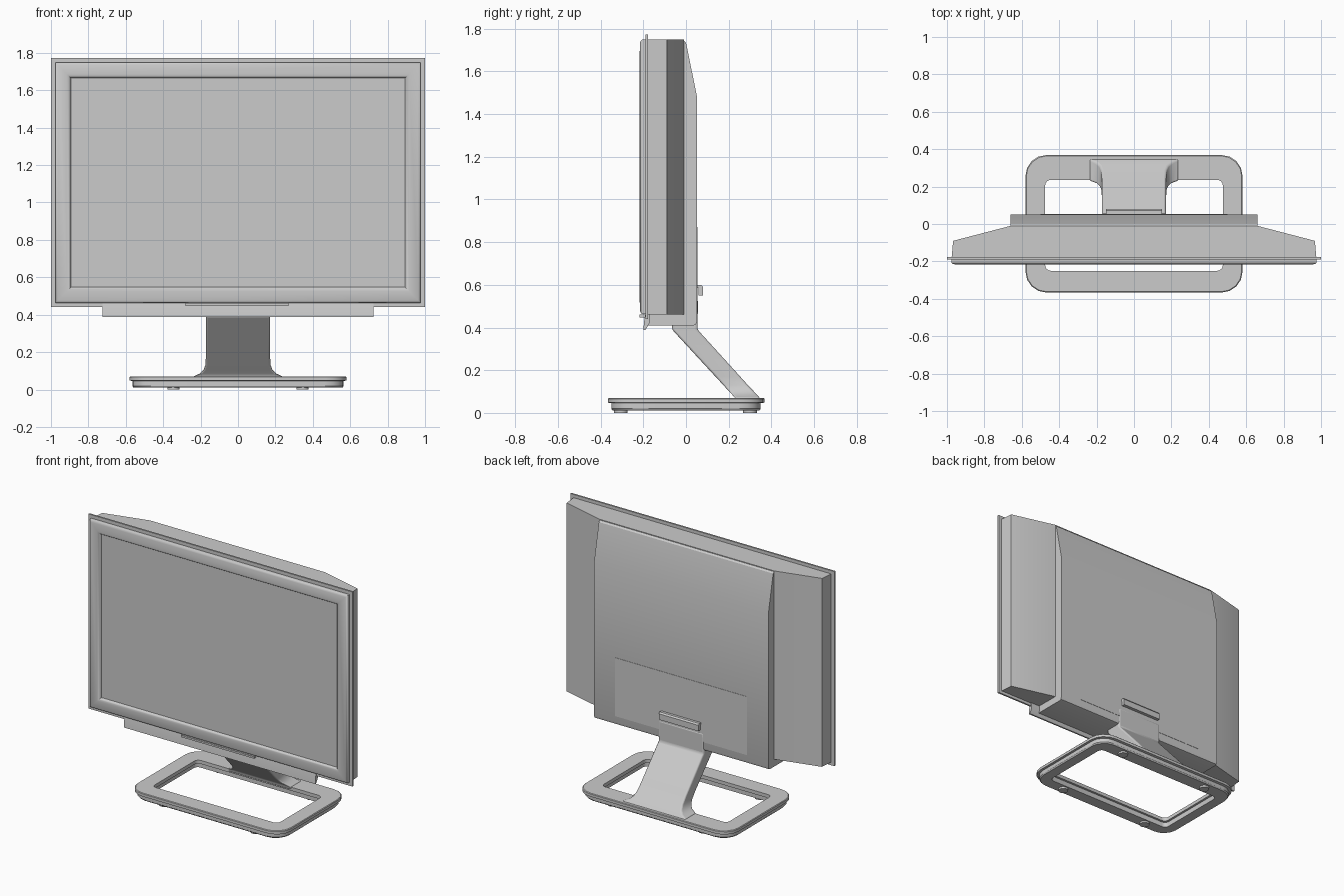
import bpy, bmesh, math

if "Cube" in bpy.data.objects:
    bpy.data.objects.remove(bpy.data.objects["Cube"])


def loft(name, rings, caps=True, wrap=False, bevel=0, angle=30):
    """Skin a list of equal-length vertex rings into one object."""
    bm = bmesh.new()
    vs = [[bm.verts.new(p) for p in r] for r in rings]
    n = len(vs[0])
    pairs = list(zip(vs, vs[1:])) + ([(vs[-1], vs[0])] if wrap else [])
    for a, b in pairs:
        for i in range(n):
            j = (i + 1) % n
            bm.faces.new((a[i], a[j], b[j], b[i]))
    if caps and not wrap:
        bm.faces.new(vs[0])
        bm.faces.new(vs[-1])
    bmesh.ops.recalc_face_normals(bm, faces=bm.faces)
    me = bpy.data.meshes.new(name)
    bm.to_mesh(me)
    bm.free()
    ob = bpy.data.objects.new(name, me)
    bpy.context.collection.objects.link(ob)
    finish(ob, bevel, angle)
    return ob


def finish(ob, bevel=0, angle=30):
    bpy.ops.object.select_all(action='DESELECT')
    bpy.context.view_layer.objects.active = ob
    ob.select_set(True)
    if bevel:
        m = ob.modifiers.new("bevel", 'BEVEL')
        m.width = bevel
        m.segments = 3
        m.limit_method = 'ANGLE'
    bpy.ops.object.shade_smooth_by_angle(angle=math.radians(angle))


def prism_x(name, profile, hx, bevel=0):
    """Extrude a (y, z) profile across x."""
    return loft(name, [[(x, y, z) for y, z in profile] for x in (-hx, hx)], bevel=bevel)


def box(name, x0, x1, y0, y1, z0, z1, bevel=0):
    ring = [(x0, y0), (x1, y0), (x1, y1), (x0, y1)]
    return loft(name, [[(x, y, z) for x, y in ring] for z in (z0, z1)], bevel=bevel)


def round_rect(hx, y0, y1, r, z, seg=4):
    pts = []
    corners = [(hx - r, y1 - r), (r - hx, y1 - r), (r - hx, y0 + r), (hx - r, y0 + r)]
    for k, (cx, cy) in enumerate(corners):
        for i in range(seg + 1):
            a = math.pi / 2 * (k + i / seg)
            pts.append((cx + r * math.cos(a), cy + r * math.sin(a), z))
    return pts


# Bezel: nested rectangles stepping in from the outer flange to the screen
def frame(inset, y):
    hx, z0, z1 = 1 - inset, 0.44 + inset, 1.772 - inset
    return [(-hx, y, z0), (hx, y, z0), (hx, y, z1), (-hx, y, z1)]


steps = [(0, -0.177), (0, -0.189), (0.023, -0.189), (0.023, -0.204), (0.027, -0.211),
         (0.036, -0.215), (0.085, -0.217), (0.096, -0.215), (0.102, -0.209), (0.108, -0.197)]
loft("bezel", [frame(i, y) for i, y in steps], angle=40)

# Screen panel
box("screen", -0.895, 0.895, -0.199, -0.185, 0.545, 1.667)

# Rear wings tapering towards the middle
plan = [(-0.975, -0.18), (0.975, -0.18), (0.967, -0.09), (0.66, -0.01), (-0.66, -0.01), (-0.967, -0.09)]
loft("rear_wings", [[(x, y, z) for x, y in plan] for z in (0.46, 1.75)])

# Central rear housing with sloped top
prism_x("rear_housing", [(-0.18, 0.41), (0.035, 0.41), (0.047, 0.415), (0.052, 0.43), (0.052, 1.48),
                         (0.0, 1.735), (-0.015, 1.75), (-0.18, 1.75)], 0.66)

# Flush cover on the back and the clip above the neck
box("rear_cover", -0.5, 0.5, 0.04, 0.054, 0.47, 0.87)
prism_x("rear_clip", [(0.05, 0.585), (0.058, 0.585), (0.058, 0.55), (0.08, 0.55),
                      (0.08, 0.59), (0.072, 0.6), (0.05, 0.6)], 0.15)

# Slanted chin strip under the bezel
prism_x("chin", [(-0.2, 0.388), (-0.19, 0.388), (-0.172, 0.42), (-0.172, 0.465), (-0.19, 0.465), (-0.195, 0.44)], 0.725)

# Control strip and buttons
box("control_strip", -0.28, 0.27, -0.214, -0.18, 0.446, 0.462)
for i in range(5):
    x = -0.275 + i * 0.11
    box("button", x, x + 0.1, -0.217, -0.2, 0.448, 0.46)

# Leaning neck that flares into the base: (front y, back y, z, half width)
stations = [(-0.065, 0.056, 0.53, 0.172), (-0.065, 0.054, 0.39, 0.172), (0.138, 0.254, 0.17, 0.172),
            (0.175, 0.29, 0.13, 0.175), (0.198, 0.314, 0.105, 0.184), (0.216, 0.332, 0.086, 0.203),
            (0.23, 0.346, 0.07, 0.24), (0.235, 0.362, 0.05, 0.24)]
loft("neck", [[(-w, f, z), (w, f, z), (w, b, z), (-w, b, z)] for f, b, z, w in stations],
     bevel=0.012, angle=40)

# Open base ring: outer wall up, across the top, down the inner wall
layers = [(0.56, -0.345, 0.345, 0.10, 0.012), (0.565, -0.35, 0.35, 0.10, 0.02),
          (0.565, -0.35, 0.35, 0.10, 0.046), (0.58, -0.366, 0.368, 0.11, 0.048),
          (0.58, -0.366, 0.368, 0.11, 0.066), (0.576, -0.362, 0.364, 0.11, 0.07),
          (0.475, -0.25, 0.236, 0.03, 0.07), (0.475, -0.25, 0.236, 0.03, 0.046),
          (0.49, -0.265, 0.251, 0.03, 0.046), (0.49, -0.265, 0.251, 0.03, 0.012)]
loft("base_ring", [round_rect(*l) for l in layers], wrap=True)

# Round feet
for x in (-0.345, 0.345):
    for y in (-0.305, 0.3):
        bpy.ops.mesh.primitive_cylinder_add(vertices=24, radius=0.032, depth=0.016, location=(x, y, 0.008))
        bpy.context.object.name = "foot"
        finish(bpy.context.object)
